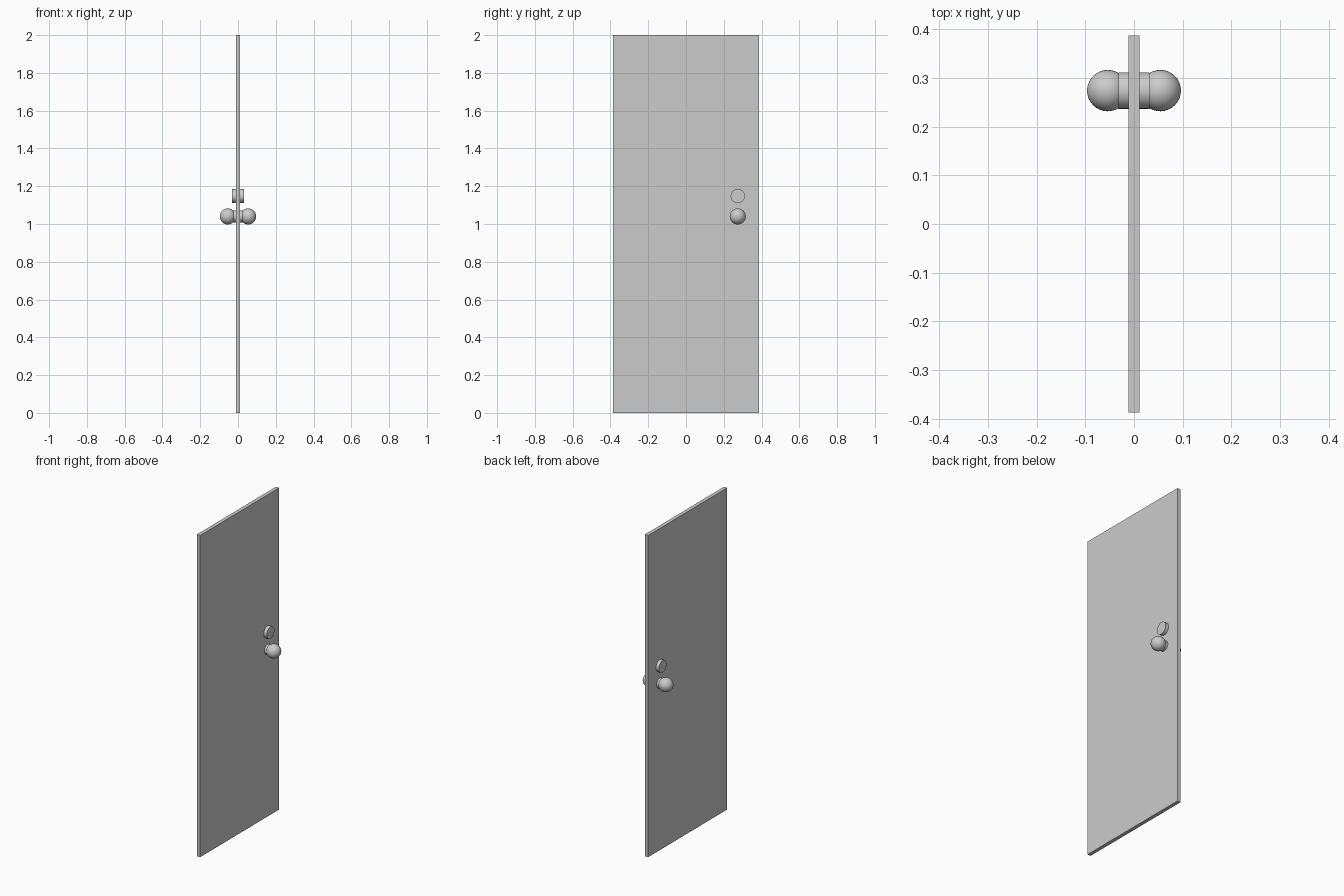
import bpy
from math import pi, radians

if "Cube" in bpy.data.objects:
    bpy.data.objects.remove(bpy.data.objects["Cube"])

LOCK_Y = 0.274


def smooth(angle=40):
    bpy.ops.object.shade_smooth_by_angle(angle=radians(angle))


def disc_pair(name, radius, half_length, z):
    # one cylinder running right through the door
    bpy.ops.mesh.primitive_cylinder_add(vertices=32, radius=radius, depth=2 * half_length,
                                        location=(0, LOCK_Y, z), rotation=(0, pi / 2, 0))
    bpy.context.object.name = name
    smooth()


# door slab
bpy.ops.mesh.primitive_cube_add(size=1, location=(0, 0, 1))
door = bpy.context.object
door.name = "door_panel"
door.scale = (0.023, 0.775, 2.0)

# deadbolt and knob stem
disc_pair("deadbolt", 0.0375, 0.032, 1.148)
disc_pair("knob_stem", 0.031, 0.03, 1.04)

# round knobs on both faces
for side, name in ((1, "knob_right"), (-1, "knob_left")):
    bpy.ops.mesh.primitive_uv_sphere_add(segments=32, ring_count=16, radius=0.0425,
                                         location=(side * 0.054, LOCK_Y, 1.04),
                                         rotation=(0, pi / 2, 0))
    bpy.context.object.name = name
    smooth()
